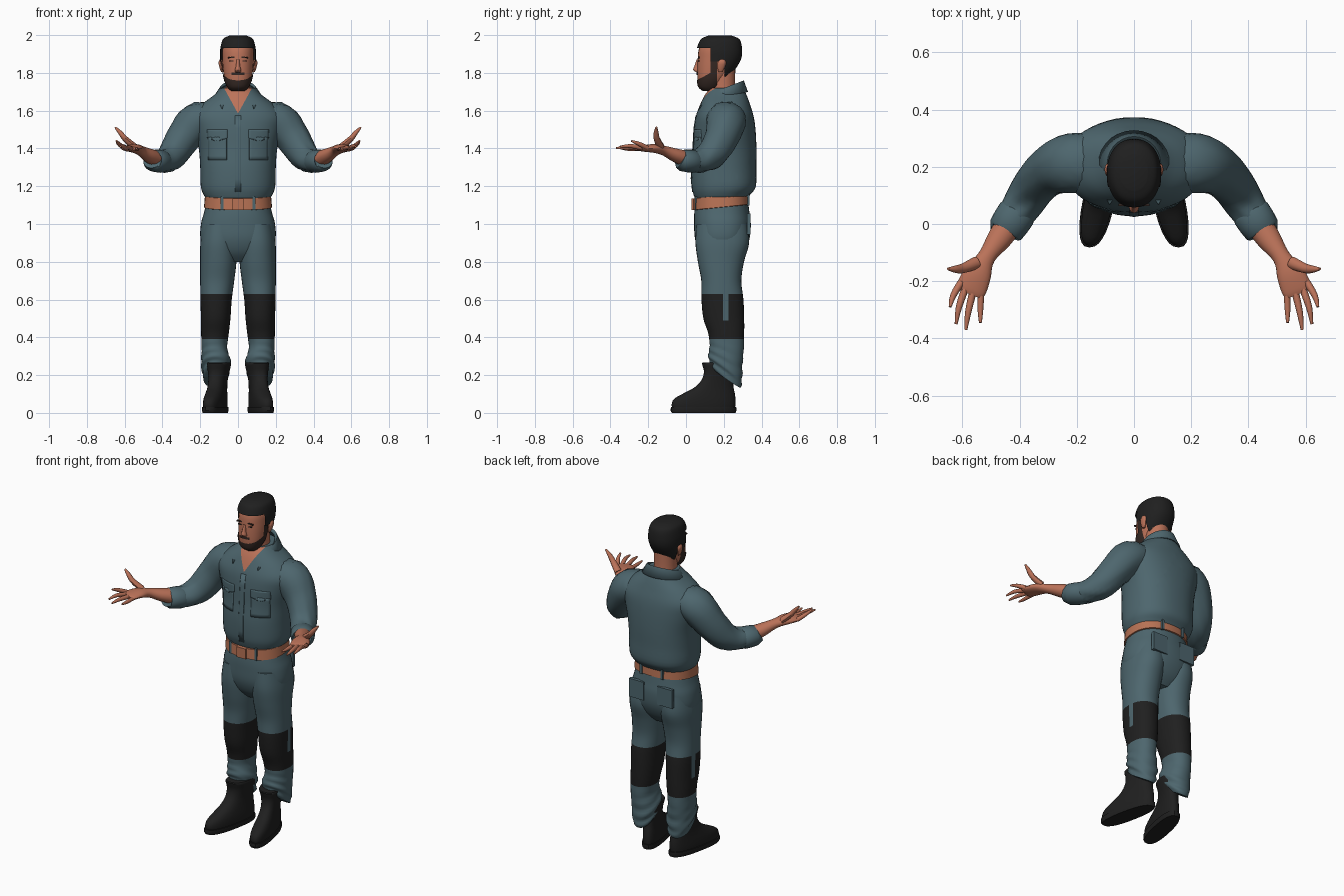
import bpy, bmesh, math
from mathutils import Vector

if "Cube" in bpy.data.objects:
    bpy.data.objects.remove(bpy.data.objects["Cube"])


def mat(name, rgb):
    m = bpy.data.materials.new(name)
    m.diffuse_color = (*rgb, 1)
    m.use_nodes = True
    m.node_tree.nodes["Principled BSDF"].inputs["Base Color"].default_value = m.diffuse_color
    return m


TEAL = mat("work_teal", (0.075, 0.133, 0.155))
SKIN = mat("skin", (0.50, 0.17, 0.10))
BLACK = mat("black", (0.014, 0.014, 0.014))
BEARD = mat("beard_brown", (0.035, 0.021, 0.017))
LEATHER = mat("belt_tan", (0.48, 0.17, 0.09))


def finish(name, bm, mats, mirror=False, angle=40):
    bmesh.ops.recalc_face_normals(bm, faces=bm.faces)
    me = bpy.data.meshes.new(name)
    bm.to_mesh(me)
    bm.free()
    for m in mats:
        me.materials.append(m)
    ob = bpy.data.objects.new(name, me)
    bpy.context.collection.objects.link(ob)
    if mirror:
        ob.modifiers.new("mirror", "MIRROR")
    bpy.ops.object.select_all(action="DESELECT")
    ob.select_set(True)
    bpy.context.view_layer.objects.active = ob
    bpy.ops.object.shade_smooth_by_angle(angle=math.radians(angle))
    return ob


def spline(rows, k):
    """Smooth interpolation through rows of numbers."""
    out = []
    for i in range(len(rows) - 1):
        a, b, c, d = (rows[max(0, min(len(rows) - 1, i + j))] for j in (-1, 0, 1, 2))
        for s in range(k):
            t = s / k
            out.append([0.5 * (2 * q + (r - p) * t + (2 * p - 5 * q + 4 * r - w) * t * t
                               + (3 * q - p - 3 * r + w) * t ** 3)
                        for p, q, r, w in zip(a, b, c, d)])
    return out + [list(rows[-1])]


def loft(name, rows, mats, n=32, p=2.0, k=4, tube=False, mirror=False,
         deform=None, cuts=(), rule=None, angle=40):
    """Skin rows of (x, y, z, rx, ry); rule gives a material index or None to delete."""
    rows = spline(rows, k)
    pts = [Vector(r[:3]) for r in rows]
    bm, rings = bmesh.new(), []
    for i, r in enumerate(rows):
        side, up = Vector((1, 0, 0)), Vector((0, 1, 0))
        if tube:
            t = (pts[min(i + 1, len(pts) - 1)] - pts[max(i - 1, 0)]).normalized()
            side = t.cross(Vector((0, 0, 1))).normalized()
            up = side.cross(t)
        ring = []
        for j in range(n):
            a = 2 * math.pi * j / n
            c, s = math.cos(a), math.sin(a)
            co = (pts[i] + side * r[3] * math.copysign(abs(c) ** (2 / p), c)
                  + up * r[4] * math.copysign(abs(s) ** (2 / p), s))
            ring.append(bm.verts.new(deform(co) if deform else co))
        rings.append(ring)
    for a, b in zip(rings, rings[1:]):
        for j in range(n):
            bm.faces.new((a[j], a[(j + 1) % n], b[(j + 1) % n], b[j]))
    bm.faces.new(rings[0])
    bm.faces.new(rings[-1])
    for co, no in cuts:
        bmesh.ops.bisect_plane(bm, geom=bm.verts[:] + bm.edges[:] + bm.faces[:],
                               plane_co=co, plane_no=no, dist=1e-5)
    if rule:
        dead = []
        for f in bm.faces:
            i = rule(f.calc_center_median())
            if i is None:
                dead.append(f)
            else:
                f.material_index = i
        bmesh.ops.delete(bm, geom=dead, context="FACES")
    return finish(name, bm, mats, mirror, angle)


def block(name, loc, size, m, rot=0, mirror=False):
    bm = bmesh.new()
    bmesh.ops.create_cube(bm, size=1)
    for v in bm.verts:
        x, y, z = v.co.x * size[0], v.co.y * size[1], v.co.z * size[2]
        c, s = math.cos(rot), math.sin(rot)
        v.co = Vector((x * c - z * s, y, x * s + z * c)) + Vector(loc)
    return finish(name, bm, [m], mirror)


def spans(rows):
    """Rows of (x, y_front, y_back, z, rx) turned into loft rows."""
    return [(x, (f + b) / 2, z, rx, (b - f) / 2) for x, f, b, z, rx in rows]


Z = (0, 0, 1)
Y = (0, 1, 0)

# Shirt body with open neck
shirt = loft("shirt", [(0, .185, 1.13, .165, .135), (0, .19, 1.155, .182, .15), (0, .2, 1.2, .197, .17),
                       (0, .2, 1.3, .2, .172), (0, .205, 1.4, .208, .168), (0, .205, 1.5, .232, .163),
                       (0, .205, 1.57, .242, .153), (0, .207, 1.63, .195, .133),
                       (0, .21, 1.68, .13, .112), (0, .215, 1.72, .085, .088)],
             [TEAL, SKIN], n=48, p=2.3,
             cuts=[((0, 0, 1.585), (1, 0, -.55)), ((0, 0, 1.585), (1, 0, .55))],
             rule=lambda c: int(c.y < .2 and abs(c.x) < .55 * (c.z - 1.585)))


def patch(name, x0, x1, z0, z1, mirror=False, tip=0.0):
    """Cloth piece laid onto the front of the shirt."""
    bm = bmesh.new()
    bmesh.ops.create_grid(bm, x_segments=8, y_segments=6, size=.5)
    for v in bm.verts:
        u, w = v.co.x, v.co.y
        z = z0 + (z1 - z0) * (w + .5) - tip * (1 - 2 * abs(u)) * (.5 - w)
        v.co = ((x0 + x1) / 2 + u * (x1 - x0), -.1, z)
    ob = finish(name, bm, [TEAL])
    sw = ob.modifiers.new("wrap", "SHRINKWRAP")
    sw.target, sw.wrap_method, sw.offset = shirt, "PROJECT", .003
    sw.use_project_x = sw.use_project_z = False
    sw.use_project_y = sw.use_positive_direction = True
    ob.modifiers.new("thickness", "SOLIDIFY").thickness = .006
    if mirror:
        ob.modifiers.new("mirror", "MIRROR")


patch("pocket_flap", .055, .165, 1.455, 1.5, True, .02)
patch("pocket", .06, .16, 1.34, 1.46, True)
patch("button_placket", -.016, .016, 1.17, 1.575)

# Folded collar, open at the front
bm = bmesh.new()
cols = []
for i in range(25):
    a = -2.62 + 5.24 * i / 24
    b = (1 + math.cos(a)) / 2
    s, c = math.sin(a), math.cos(a)
    tip = max(0, abs(a) - 2.1) / .52
    cols.append([bm.verts.new(v) for v in (
        (.084 * s, .205 + .085 * c, 1.675 + .075 * b),
        (.094 * s, .208 + .098 * c, 1.685 + .075 * b),
        (.128 * s + .022 * tip * math.copysign(1, s), .2 + .128 * c - .022 * tip, 1.655 + .045 * b - .045 * tip))])
for a, b in zip(cols, cols[1:]):
    for j in (0, 1):
        bm.faces.new((a[j], b[j], b[j + 1], a[j + 1]))
finish("collar", bm, [TEAL]).modifiers.new("thickness", "SOLIDIFY").thickness = .008

# Sleeves and rolled cuffs
loft("sleeve", [(.13, .21, 1.565, .1, .08), (.22, .212, 1.54, .105, .1), (.29, .188, 1.455, .088, .09),
                (.342, .14, 1.375, .077, .08), (.382, .08, 1.338, .071, .064),
                (.42, .02, 1.333, .061, .055)], [TEAL], n=24, tube=True, mirror=True,
     deform=lambda c: c + Vector((0, 0, .004 * math.sin(c.y * 90 + c.x * 60))))
loft("sleeve_cuff", [(.405, .045, 1.332, .06, .055), (.41, .037, 1.332, .068, .061),
                     (.448, -.02, 1.336, .064, .057), (.453, -.028, 1.337, .05, .046)],
     [TEAL], n=24, k=2, tube=True, mirror=True)

# Forearms, palms and fingers
loft("forearm_and_palm", [(.42, .02, 1.338, .048, .045), (.47, -.05, 1.362, .043, .037),
                          (.515, -.115, 1.388, .031, .026), (.545, -.17, 1.4, .048, .023),
                          (.568, -.225, 1.4, .053, .017), (.576, -.245, 1.4, .044, .011)],
     [SKIN], n=20, tube=True, mirror=True)
fingers = {
    "thumb": [(.55, -.135, 1.41, .022, .018), (.598, -.155, 1.452, .017, .015), (.624, -.158, 1.484, .013, .012),
              (.65, -.157, 1.512, .005, .005)],
    "index_finger": [(.605, -.205, 1.402, .013, .013), (.632, -.25, 1.425, .011, .011), (.643, -.29, 1.44, .005, .005)],
    "middle_finger": [(.59, -.225, 1.4, .013, .013), (.612, -.29, 1.413, .011, .011), (.622, -.35, 1.41, .005, .005)],
    "ring_finger": [(.563, -.235, 1.4, .013, .013), (.58, -.31, 1.404, .011, .011), (.588, -.37, 1.402, .005, .005)],
    "little_finger": [(.535, -.235, 1.397, .012, .012), (.537, -.3, 1.396, .01, .01), (.537, -.345, 1.4, .005, .005)]}
for name, rows in fingers.items():
    loft(name, rows, [SKIN], n=10, k=3, tube=True, mirror=True)

# Trousers: hips, then legs with knee pads and bunched hems
loft("trouser_hips", [(0, .19, 1.13, .163, .137), (0, .19, 1.06, .18, .146), (0, .193, 1, .196, .15),
                      (0, .192, .92, .198, .144), (0, .19, .85, .165, .115), (0, .19, .8, .09, .07)],
     [TEAL], n=40, p=2.3)


def hem(c):
    w = max(0, min(1, (.4 - c.z) / .2))
    fold = .005 * w * math.sin(c.z * 130 + c.y * 25)
    return Vector((c.x + fold, c.y - fold, c.z - .7 * w * (c.y - .17)))


def knee(c):
    gap = c.x > .12 and .195 < c.y < .225 and c.z > .49
    return int(.39 < c.z < .63 and not gap)


loft("trouser_leg", [(.095, .19, 1, .09, .135), (.101, .192, .9, .098, .142), (.104, .185, .8, .096, .122),
                     (.11, .187, .7, .09, .106), (.116, .193, .6, .083, .111), (.118, .2, .5, .078, .108),
                     (.122, .213, .42, .073, .095), (.125, .215, .35, .068, .09), (.117, .208, .29, .077, .09),
                     (.118, .21, .245, .072, .087), (.12, .215, .21, .058, .072)],
     [TEAL, BLACK], n=32, p=2.2, k=5, mirror=True, deform=hem, rule=knee,
     cuts=[((0, 0, z), Z) for z in (.39, .49, .63)] + [((0, y, 0), Y) for y in (.195, .225)])
block("back_pocket", (.095, .332, 1.0), (.1, .02, .11), TEAL, mirror=True)

# Boots, toes turned out
turn = lambda c: c + Vector((.2 * (.17 - c.y), 0, 0))
loft("boot", spans([(.105, -.07, .258, .02, .05), (.105, -.076, .262, .045, .052), (.105, -.062, .262, .075, .051),
                    (.105, -.01, .258, .105, .048), (.105, .045, .252, .135, .046), (.105, .083, .25, .175, .047),
                    (.103, .095, .255, .22, .054), (.1, .085, .25, .262, .06), (.1, .1, .235, .268, .05)]),
     [BLACK], n=28, p=2.4, k=3, mirror=True, deform=turn)
loft("boot_sole", spans([(.105, -.075, .262, 0, .053), (.105, -.082, .267, .012, .057), (.105, -.08, .266, .03, .056)]),
     [BLACK], n=28, p=2.5, k=1, mirror=True, deform=turn, angle=30)

# Belt with buckle and loops
tilt = lambda c: c + Vector((0, 0, .1 * (c.y - .19)))
loft("belt", [(0, .187, 1.088, .172, .143), (0, .187, 1.09, .18, .15), (0, .187, 1.15, .175, .147),
              (0, .187, 1.152, .165, .138)], [LEATHER], n=40, p=2.3, k=1, deform=tilt)
block("buckle", (0, .034, 1.105), (.06, .012, .062), LEATHER)
block("belt_loop", (.085, .052, 1.11), (.014, .01, .072), TEAL, mirror=True)
block("back_belt_loop", (.07, .328, 1.135), (.016, .014, .072), TEAL, mirror=True)

# Neck and head
loft("neck", [(0, .2, 1.57, .08, .09), (0, .198, 1.66, .071, .074), (0, .195, 1.72, .064, .066),
              (0, .195, 1.82, .064, .066)], [SKIN], n=24)
HEAD = [(0, .095, .15, 1.708, .03), (0, .07, .18, 1.725, .052), (0, .062, .21, 1.765, .07),
        (0, .06, .25, 1.82, .079), (0, .062, .28, 1.875, .083), (0, .068, .285, 1.925, .082),
        (0, .09, .272, 1.965, .068), (0, .13, .23, 1.985, .035)]
loft("head", spans(HEAD), [SKIN], n=32, p=2.2)


def shell(d):
    return spans([(0, f - d, b + d, z + (d if z > 1.95 else -d if z < 1.72 else 0), rx + d) for _, f, b, z, rx in HEAD])


# Hair: cap on top, sideburns, and back of the head
loft("hair", shell(.012), [BLACK], n=40, p=2.2, k=6,
     cuts=[((0, 0, 1.932), Z), ((0, 0, 1.86), Z), ((0, 0, 1.78), Z),
           ((0, .13, 0), Y), ((0, .165, 0), Y), ((0, .205, 0), Y)],
     rule=lambda c: 0 if c.z > 1.932 or (c.y > .13 and c.z > 1.86) or (c.y > .205 and c.z > 1.78) else None)

# Beard: jaw, chin, moustache, joined to the sideburns
def whiskers(c):
    jaw = c.z < 1.762 + .55 * (c.y - .06) and c.y < .165
    side = .13 < c.y < .165 and c.z < 1.865
    lip = 1.788 < c.z < 1.802 and abs(c.x) < .035 and c.y < .15
    return 0 if jaw or side or lip else None


loft("beard", shell(.005), [BEARD], n=40, p=2.2, k=6, rule=whiskers,
     cuts=[((0, .06, 1.762), (0, -.55, 1)), ((0, .13, 0), Y), ((0, .165, 0), Y), ((0, 0, 1.865), Z),
           ((0, 0, 1.788), Z), ((0, 0, 1.802), Z), ((.035, 0, 0), (1, 0, 0)), ((-.035, 0, 0), (1, 0, 0))])

# Nose, ears, brows and eyes
loft("nose", [(0, .064, 1.803, .015, .008), (0, .058, 1.815, .017, .02), (0, .06, 1.835, .011, .016),
              (0, .066, 1.872, .008, .01)], [SKIN], n=12, k=3)
loft("ear", [(.083, .183, 1.805, .006, .01), (.088, .185, 1.825, .009, .018), (.092, .19, 1.855, .011, .022),
             (.09, .19, 1.872, .006, .012)], [SKIN], n=12, k=3, mirror=True)
block("brow", (.036, .068, 1.882), (.036, .009, .007), BEARD, -.08, True)
block("eye", (.034, .0675, 1.864), (.022, .008, .005), BEARD, 0, True)
